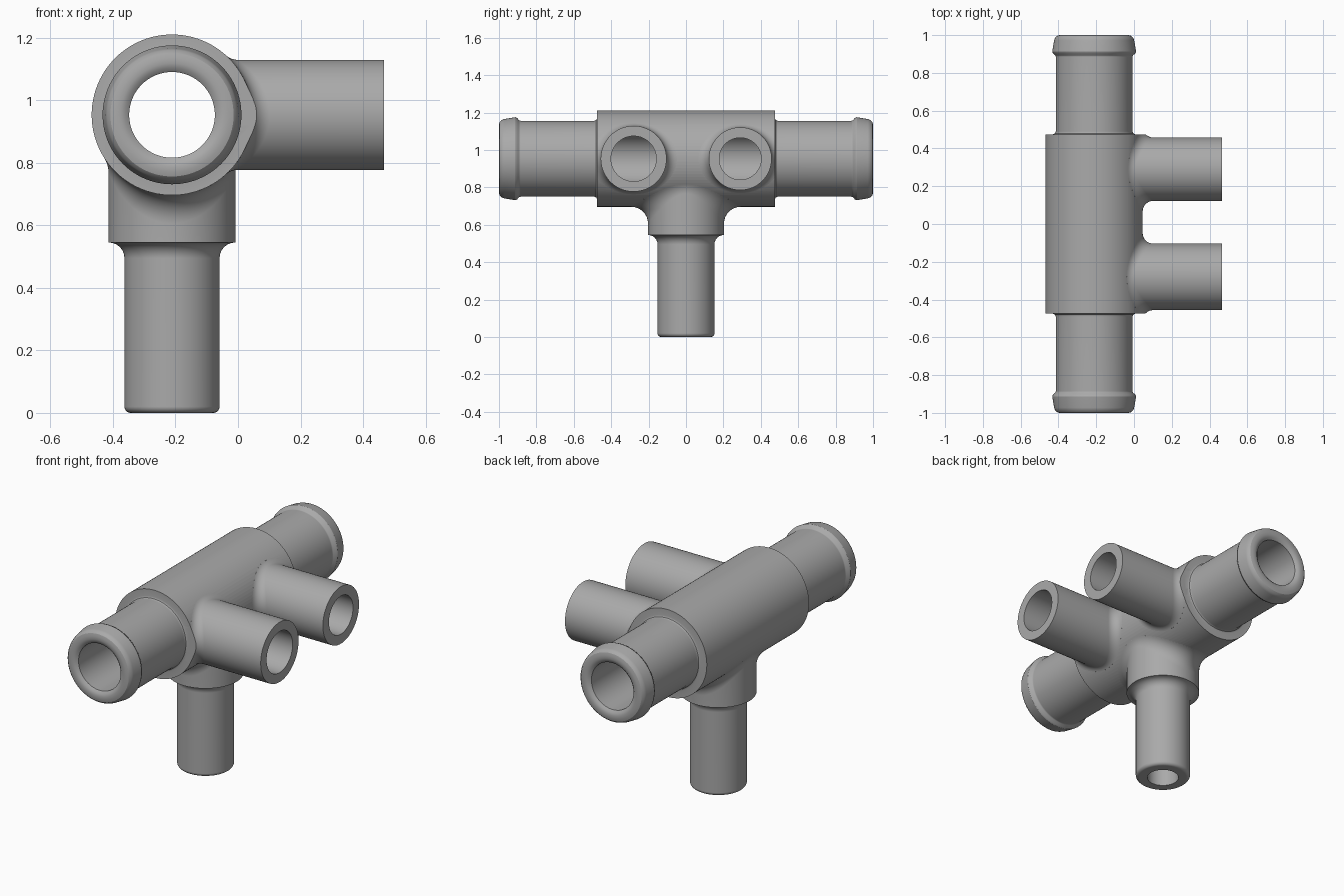
import bpy, bmesh
from math import sin, cos, pi, sqrt, radians
from mathutils import Vector

cube = bpy.data.objects.get("Cube")
if cube:
    bpy.data.objects.remove(cube)

SEG = 96
CX, CZ = -0.211, 0.953        # axis of the main pipe
R, HALF = 0.257, 0.475        # thick middle of the main pipe
Y = Vector((0, 1, 0))

grey = bpy.data.materials.new("plain_grey")
grey.use_nodes = True
COLOR = (0.4, 0.4, 0.4, 1)
grey.diffuse_color = COLOR
grey.node_tree.nodes["Principled BSDF"].inputs["Base Color"].default_value = COLOR


def loft(name, rings, clip=False):
    """Skin a stack of closed rings and cap both ends."""
    bm = bmesh.new()
    loops = [[bm.verts.new(p) for p in ring] for ring in rings]
    for a, b in zip(loops, loops[1:]):
        for i in range(SEG):
            j = (i + 1) % SEG
            bm.faces.new((a[i], a[j], b[j], b[i]))
    bm.faces.new(loops[0])
    bm.faces.new(loops[-1])
    if clip:                  # keep the flare flush with the shoulders
        for s in (-1, 1):
            cut = bmesh.ops.bisect_plane(
                bm, geom=bm.verts[:] + bm.edges[:] + bm.faces[:],
                plane_co=Y * s * HALF, plane_no=Y * s, clear_outer=True)
            edges = [e for e in cut["geom_cut"] if isinstance(e, bmesh.types.BMEdge)]
            if edges:
                bmesh.ops.holes_fill(bm, edges=edges, sides=0)
    bmesh.ops.recalc_face_normals(bm, faces=bm.faces[:])
    mesh = bpy.data.meshes.new(name)
    bm.to_mesh(mesh)
    bm.free()
    mesh.materials.append(grey)
    obj = bpy.data.objects.new(name, mesh)
    bpy.context.collection.objects.link(obj)
    return obj


def circle(origin, axis, r, h):
    """Ring of radius r at distance h along the axis."""
    u = Vector((1, 0, 0)) if abs(axis.y) > 0.5 else Y
    v = axis.cross(u)
    return [origin + axis * h + (u * cos(a) + v * sin(a)) * r
            for a in (2 * pi * i / SEG for i in range(SEG))]


def lathe(name, origin, axis, profile):
    return loft(name, [circle(origin, axis, r, h) for r, h in profile])


def branch(name, origin, axis, profile, fillet):
    """Turned side pipe that flares into the main pipe with a rolling-ball fillet."""
    rings = [circle(origin, axis, r, h) for r, h in profile]
    r = profile[-1][0]
    v_axis = axis.cross(Y)
    steps = 8
    arcs = [[] for _ in range(steps + 2)]
    for i in range(SEG):
        a = 2 * pi * i / SEG
        side = Y * cos(a) + v_axis * sin(a)
        v = (r + fillet) * sin(a)
        h = sqrt((R + fillet) ** 2 - v * v)
        ball = side * (r + fillet) + axis * h
        to_branch = -side
        to_main = -(v_axis * v + axis * h).normalized()
        for k in range(steps + 1):
            t = k / steps
            angle = to_branch.angle(to_main)
            d = (to_branch * sin((1 - t) * angle) + to_main * sin(t * angle)) / sin(angle)
            arcs[k].append(origin + ball + d * fillet)
        arcs[-1].append(arcs[steps][-1] - axis * 0.05)
    return loft(name, rings + arcs, clip=True)


def boolean(target, tool, operation):
    mod = target.modifiers.new(operation.lower(), "BOOLEAN")
    mod.operation, mod.solver, mod.object = operation, "EXACT", tool
    bpy.context.view_layer.objects.active = target
    bpy.ops.object.modifier_apply(modifier=mod.name)
    bpy.data.objects.remove(tool)


# Main pipe: thick middle, slimmer hose ends with a retaining bead
half = [(R, HALF), (0.217, HALF), (0.208, 0.48), (0.203, 0.49), (0.203, 0.885),
        (0.206, 0.893), (0.218, 0.903), (0.222, 0.913), (0.212, 0.972),
        (0.207, 0.986), (0.197, 0.996), (0.182, 1.0), (0.165, 1.0),
        (0.15, 0.996), (0.137, 0.985), (0.13, 0.975)]
profile = [(r, -h) for r, h in reversed(half)] + half
centre = Vector((CX, 0, CZ))
fitting = lathe("pipe_fitting", centre, Y, profile)

# Two side outlets: (y position, outer radius, bore radius)
outlets = [(-0.28, 0.176, 0.121), (0.29, 0.168, 0.112)]
X, DOWN = Vector((1, 0, 0)), Vector((0, 0, -1))
for y, r, bore in outlets:
    tube = branch("side_outlet", centre + Y * y, X, [(r, 0.467 - CX)], 0.055)
    boolean(fitting, tube, "UNION")

# Lower stem: rounded tip, concave neck, collar blended into the main pipe
stem, collar, neck, tip = 0.152, 0.203, 0.05, 0.02
arc = [i * pi / 12 for i in range(7)]
stem_profile = [(stem - tip + tip * sin(a), CZ - tip + tip * cos(a)) for a in arc]
stem_profile += [(stem + neck - neck * cos(a), CZ - 0.495 - neck * sin(a)) for a in arc]
stem_profile += [(collar, CZ - 0.545)]
boolean(fitting, branch("lower_stem", centre, DOWN, stem_profile, 0.09), "UNION")

# Bores through every pipe
boolean(fitting, lathe("main_bore", centre, Y, [(0.137, -1.1), (0.137, 1.1)]), "DIFFERENCE")
for y, r, bore in outlets:
    cutter = lathe("outlet_bore", centre + Y * y, X, [(bore, 0), (bore, 0.8)])
    boolean(fitting, cutter, "DIFFERENCE")
boolean(fitting, lathe("stem_bore", centre, DOWN, [(0.087, 0), (0.087, 1.1)]), "DIFFERENCE")

# Smooth shading with crisp rims
bpy.ops.object.select_all(action="DESELECT")
fitting.select_set(True)
bpy.context.view_layer.objects.active = fitting
bpy.ops.object.shade_smooth_by_angle(angle=radians(30))
weighted = fitting.modifiers.new("even_shading", "WEIGHTED_NORMAL")
weighted.keep_sharp = True
